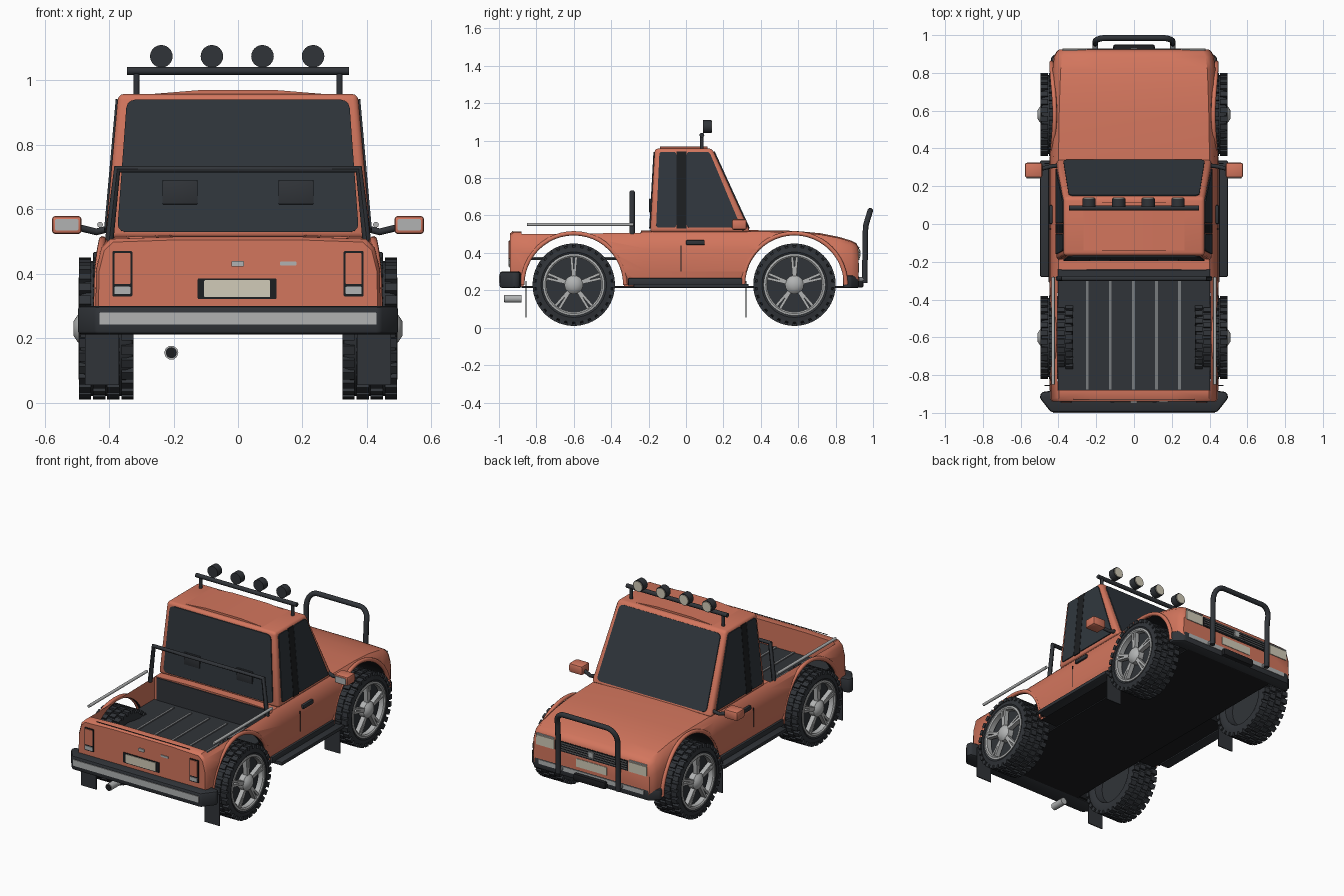
import bpy, bmesh, math
from mathutils import Vector, Matrix

if "Cube" in bpy.data.objects:
    bpy.data.objects.remove(bpy.data.objects["Cube"], do_unlink=True)


def material(name, r, g, b):
    m = bpy.data.materials.new(name)
    m.use_nodes = True
    m.diffuse_color = (r, g, b, 1)
    m.node_tree.nodes["Principled BSDF"].inputs["Base Color"].default_value = (r, g, b, 1)
    return m


PAINT = material("coral paint", .65, .18, .11)
RUBBER = material("dark rubber", .03, .034, .04)
GLASS = material("dark glass", .03, .038, .047)
BLACK = material("underbody black", .012, .013, .015)
METAL = material("light metal", .44, .45, .45)
STEEL = material("mid grey steel", .19, .2, .21)
CREAM = material("cream lens", .64, .6, .48)


def activate(ob):
    bpy.ops.object.select_all(action='DESELECT')
    ob.select_set(True)
    bpy.context.view_layer.objects.active = ob


def finish(name, bm, mat, smooth=True):
    bmesh.ops.recalc_face_normals(bm, faces=bm.faces)
    me = bpy.data.meshes.new(name)
    bm.to_mesh(me)
    bm.free()
    me.materials.append(mat)
    ob = bpy.data.objects.new(name, me)
    bpy.context.collection.objects.link(ob)
    if smooth:
        activate(ob)
        bpy.ops.object.shade_smooth_by_angle(angle=math.radians(35))
    return ob


def hull(name, pts, mat, bevel=0, segments=2):
    bm = bmesh.new()
    for p in pts:
        bm.verts.new(p)
    bmesh.ops.convex_hull(bm, input=bm.verts)
    bmesh.ops.dissolve_limit(bm, angle_limit=.01, verts=bm.verts, edges=bm.edges)
    if bevel:
        bmesh.ops.bevel(bm, geom=bm.edges[:], offset=bevel, segments=segments, affect='EDGES', profile=.5)
    return finish(name, bm, mat)


def box(name, xs, ys, zs, mat, bevel=0):
    return hull(name, [(x, y, z) for x in xs for y in ys for z in zs], mat, bevel)


def plate(name, pts, out, mat, corner=0, thick=.006):
    # Thin panel with rounded corners, raised along the outward direction
    bm = bmesh.new()
    f = bm.faces.new([bm.verts.new(p) for p in pts])
    if corner:
        bmesh.ops.bevel(bm, geom=bm.verts[:], offset=corner, segments=3, affect='VERTICES', profile=.5)
    ret = bmesh.ops.extrude_face_region(bm, geom=bm.faces[:])
    moved = [v for v in ret["geom"] if isinstance(v, bmesh.types.BMVert)]
    bmesh.ops.translate(bm, vec=Vector(out).normalized() * thick, verts=moved)
    return finish(name, bm, mat, False)


def tube(name, pts, r, mat):
    cu = bpy.data.curves.new(name, 'CURVE')
    cu.dimensions = '3D'
    cu.bevel_depth = r
    cu.bevel_resolution = 3
    cu.use_fill_caps = True
    sp = cu.splines.new('POLY')
    sp.points.add(len(pts) - 1)
    for p, q in zip(sp.points, pts):
        p.co = (*q, 1)
    ob = bpy.data.objects.new(name, cu)
    bpy.context.collection.objects.link(ob)
    cu.materials.append(mat)
    activate(ob)
    bpy.ops.object.convert(target='MESH')
    bpy.ops.object.shade_smooth_by_angle(angle=math.radians(40))
    return ob


def cylinder(name, loc, r, depth, axis, mat, n=24):
    bm = bmesh.new()
    bmesh.ops.create_cone(bm, cap_ends=True, segments=n, radius1=r, radius2=r, depth=depth)
    rot = Vector((0, 0, 1)).rotation_difference(Vector(axis)).to_matrix().to_4x4()
    bmesh.ops.transform(bm, matrix=Matrix.Translation(loc) @ rot, verts=bm.verts)
    return finish(name, bm, mat)


AXLES = (-.6, .58)
AXLE_Z = .23

# Lower body: cross-section lofted from tailgate to nose
section = [(.43, .22), (.447, .3), (.444, .42), (.428, .485), (.40, .513), (.2, .52)]
stations = [(-.94, .97, .505), (-.925, .99, .515), (-.2, 1, .52), (.33, 1, .522), (.58, .99, .518),
            (.72, .98, .505), (.82, .97, .485), (.885, .95, .465), (.91, .92, .452), (.923, .89, .43)]
bm = bmesh.new()
rings = []
for y, wide, top in stations:
    half = [(x * wide, .22 + (z - .22) * (top - .22) / .3) for x, z in section]
    loop = half + [(-x, z) for x, z in reversed(half)]
    rings.append([bm.verts.new((x, y, z)) for x, z in loop])
for a, b in zip(rings, rings[1:]):
    for i in range(len(a)):
        j = (i + 1) % len(a)
        bm.faces.new((a[i], a[j], b[j], b[i]))
bm.faces.new(rings[0])
bm.faces.new(rings[-1])
body = finish("body", bm, PAINT, False)
cutters = [box("bed_cutter", (-.405, .405), (-.88, -.24), (.36, .8), PAINT)]
cutters += [cylinder("arch_cutter", (0, y, AXLE_Z), .268, 1.2, (1, 0, 0), PAINT, 48) for y in AXLES]
for c in cutters:
    c.hide_render = True
    m = body.modifiers.new("cut", 'BOOLEAN')
    m.operation, m.solver, m.object = 'DIFFERENCE', 'EXACT', c
    activate(body)
    bpy.ops.object.modifier_apply(modifier=m.name)
    bpy.data.objects.remove(c, do_unlink=True)
body.data.materials.clear()
body.data.materials.append(PAINT)
body.data.materials.append(BLACK)
for f in body.data.polygons:
    tunnel = any(abs(math.hypot(f.center.y - y, f.center.z - AXLE_Z) - .268) < .004 for y in AXLES) \
        and abs(f.normal.x) < .1
    f.material_index = 1 if tunnel or f.normal.z < -.9 else 0
activate(body)
bpy.ops.object.shade_smooth_by_angle(angle=math.radians(35))
box("underbody", (-.31, .31), (-.88, .86), (.212, .222), BLACK)

# Load bed: floor, ribs, front panel and seat backs
box("bed_floor", (-.403, .403), (-.878, -.242), (.362, .372), RUBBER)
for i in range(5):
    x = -.247 + .122 * i
    box("bed_rib", (x - .007, x + .007), (-.875, -.28), (.37, .378), STEEL)
box("bed_front_panel", (-.385, .385), (-.246, -.239), (.37, .51), RUBBER)

# Cab
Z0, Z1 = .51, .958


def blend(z, a, b):
    return a + (b - a) * (z - Z0) / (Z1 - Z0)


def side_x(z): return blend(z, .412, .372)
def front_y(z): return blend(z, .345, .14)
def rear_y(z): return blend(z, -.192, -.167)


cab_pts = [(s * side_x(z), f(z), z) for s in (1, -1) for f in (front_y, rear_y) for z in (Z0, Z1)]
hull("cab", cab_pts, PAINT, .018, 3)
hull("roof_crown", [(sx, y, z) for sx, z in ((-.34, .952), (.34, .952), (-.12, .97), (.12, .97))
                    for y in (-.14, .115)], PAINT)
screen = [(-.375, .53), (.375, .53), (.345, .94), (-.345, .94)]
plate("windscreen", [(x, front_y(z), z) for x, z in screen], (0, .9, .4), GLASS, .025)
plate("rear_window", [(x, rear_y(z), z) for x, z in screen], (0, -1, .05), GLASS, .025)
for s in (1, -1):
    for name, outline, mat in (
            ("side_window", [(.004, .535), (.295, .535), (.125, .94), (.004, .94)], GLASS),
            ("quarter_window", [(-.16, .535), (-.052, .535), (-.052, .94), (-.142, .94)], GLASS),
            ("door_pillar", [(-.05, .53), (.002, .53), (.002, .942), (-.05, .942)], BLACK)):
        plate(name, [(s * side_x(z), y, z) for y, z in outline], (s, 0, .09), mat,
              0 if mat is BLACK else .014)
    x = s * .18
    box("headrest", (x - .055, x + .055), (-.197, -.186), (.615, .69), RUBBER, .004)
    # Door seam, handle, sill step and flares
    box("door_seam", (s * .44, s * .447), (-.029, -.025), (.3, .44), BLACK)
    box("door_handle", (s * .43, s * .45), (.0, .1), (.442, .468), RUBBER, .006)
    box("sill_step", (s * .43, s * .497), (-.28, .335), (.212, .235), RUBBER, .006)
    box("sill_trim", (s * .42, s * .453), (-.31, .3), (.225, .265), RUBBER, .006)
    for y in AXLES:
        arc = [math.pi * i / 24 for i in range(25)]
        tube("wheel_flare", [(s * (.436 - .016 * math.sin(t) ** 4), y + .275 * math.cos(t),
                              AXLE_Z + .275 * math.sin(t)) for t in arc], .012, PAINT)
    for y in (-.855, .32):
        box("mud_flap", (s * .37, s * .475), (y - .003, y + .003), (.055, .25), RUBBER)
    # Door mirrors
    tube("mirror_arm", [(s * .4, .31, .54), (s * .44, .305, .53), (s * .5, .29, .545)], .011, RUBBER)
    box("mirror_shell", (s * .485, s * .578), (.245, .325), (.523, .58), PAINT, .012)
    plate("mirror_glass", [(s * a, .246, z) for a, z in ((.495, .534), (.568, .534), (.568, .57), (.495, .57))],
          (0, -1, 0), METAL, .006, .004)
    # Bed rails
    tube("bed_rail", [(s * .428, -.85, .552), (s * .428, -.28, .552)], .009, METAL)

# Roll bar behind the cab
tube("roll_bar", [(-.4, -.288, .5), (-.375, -.288, .725), (.375, -.288, .725), (.4, -.288, .5)], .014, RUBBER)

# Roof light bar
tube("light_bar", [(-.345, .085, 1.03), (.345, .085, 1.03)], .013, RUBBER)
for x in (-.315, .315):
    tube("light_bar_post", [(x, .085, .945), (x, .085, 1.03)], .01, RUBBER)
for i in range(4):
    x = -.238 + .157 * i
    cylinder("roof_lamp", (x, .113, 1.075), .035, .044, (0, 1, 0), RUBBER)
    cylinder("roof_lamp_lens", (x, .137, 1.075), .03, .006, (0, 1, 0), CREAM)


def panel(name, x0, x1, z0, z1, y, mat, thick=.006):
    plate(name, [(x0, y, z0), (x1, y, z0), (x1, y, z1), (x0, y, z1)], (0, y, 0), mat, .003, thick)


# Tail details
for s in (1, -1):
    a, b = sorted((s * .328, s * .39))
    panel("tail_lamp_frame", a, b, .33, .47, -.938, BLACK, .006)
    panel("tail_lamp", a + .006, b - .006, .368, .464, -.94, PAINT, .008)
    panel("reverse_lamp", a + .006, b - .006, .337, .36, -.94, METAL, .008)
panel("rear_plate_frame", -.125, .12, .322, .385, -.938, BLACK)
panel("rear_plate", -.105, .1, .328, .38, -.94, CREAM, .008)
panel("tailgate_latch", -.02, .018, .422, .44, -.938, METAL, .009)
panel("tailgate_trim", .13, .182, .426, .438, -.938, METAL)
panel("tailgate_seam", -.32, .32, .515, .518, -.926, BLACK, .003)
plan = [(.49, -.89), (.5, -.92), (.44, -.996), (.42, -.88)]
hull("rear_bumper", [(s * x, y, z) for s in (1, -1) for x, y in plan for z in (.212, .3)], RUBBER, .012)
panel("rear_bumper_strip", -.43, .43, .242, .28, -.994, METAL)
tube("exhaust", [(-.207, -.97, .155), (-.207, -.88, .155)], .022, METAL)
cylinder("exhaust_bore", (-.207, -.971, .155), .017, .004, (0, 1, 0), BLACK)

# Nose details
panel("grille", -.25, .25, .362, .425, .92, BLACK)
for i in range(4):
    z = .372 + .014 * i
    panel("grille_bar", -.245, .245, z, z + .005, .922, STEEL, .008)
panel("grille_badge", -.018, .018, .38, .412, .924, METAL, .009)
for s in (1, -1):
    a, b = sorted((s * .255, s * .378))
    panel("headlamp", a, b, .362, .422, .92, CREAM, .008)
    panel("headlamp_trim", a, b, .425, .432, .919, METAL, .008)
panel("front_plate", -.105, .105, .295, .345, .92, CREAM)
hull("front_bumper", [(s * x, y, z) for s in (1, -1) for x, y in ((.44, .84), (.44, .88), (.39, .925), (.4, .84))
                      for z in (.212, .28)], RUBBER, .01)
panel("front_bumper_strip", -.36, .36, .245, .272, .922, METAL)
box("winch", (-.11, .11), (.9, .95), (.215, .26), BLACK, .01)

# Bull bar: hoop with rounded shoulders leaning forward
hoop = [(.205, .955, .24), (.205, .96, .54)]
hoop += [(.145 + .06 * math.cos(t), .965 + .02 * math.sin(t), .56 + .065 * math.sin(t))
         for t in [math.pi / 2 * i / 6 for i in range(7)]]
tube("bull_bar", hoop + [(-x, y, z) for x, y, z in reversed(hoop)], .0155, RUBBER)
for s in (1, -1):
    tube("bull_bar_mount", [(s * .205, .89, .258), (s * .205, .955, .258)], .014, STEEL)


# Wheels: turned tyre with tread blocks, spoked rim
def lathe(bm, profile, steps=40):
    vs = [bm.verts.new((x, 0, r)) for r, x in profile]
    es = [bm.edges.new(p) for p in zip(vs, vs[1:])]
    bmesh.ops.spin(bm, geom=vs + es, cent=(0, 0, 0), axis=(1, 0, 0), angle=2 * math.pi, steps=steps)
    bmesh.ops.remove_doubles(bm, verts=bm.verts, dist=.0005)


def spoke_box(bm, size, x, r, angle):
    mat = Matrix.Rotation(angle, 4, 'X') @ Matrix.Translation((x, 0, r)) @ Matrix.Diagonal((*size, 1))
    bmesh.ops.create_cube(bm, size=1, matrix=mat)


tyre = bmesh.new()
lathe(tyre, [(0, -.03), (.14, -.03), (.15, -.075), (.175, -.085), (.2, -.08), (.209, -.06), (.209, .06),
             (.2, .08), (.175, .085), (.16, .078), (.15, .045), (0, .045)])
for i in range(30):
    t = 2 * math.pi * i / 30
    for x, shift in ((-.066, 0), (-.022, .5), (.022, 0), (.066, .5)):
        spoke_box(tyre, (.038, .029, .022), x, .209, t + shift * 2 * math.pi / 30)
rim = bmesh.new()
lathe(rim, [(.146, .05), (.146, .08), (.154, .086), (.165, .084), (.165, .05)])
lathe(rim, [(.05, .045), (.05, .08), (.04, .09), (.022, .102), (0, .102)], 20)
for i in range(5):
    for d in (-.085, .085):
        spoke_box(rim, (.028, .014, .115), .068, .095, 2 * math.pi * i / 5 + d)
parts = [finish("tyre", tyre, RUBBER), finish("wheel_rim", rim, METAL)]
for s in (1, -1):
    for y in AXLES:
        for src in parts:
            ob = src.copy()
            ob.location = (s * .409, y, AXLE_Z)
            ob.rotation_euler = (0, 0, 0 if s > 0 else math.pi)
            bpy.context.collection.objects.link(ob)
for src in parts:
    bpy.data.objects.remove(src, do_unlink=True)
